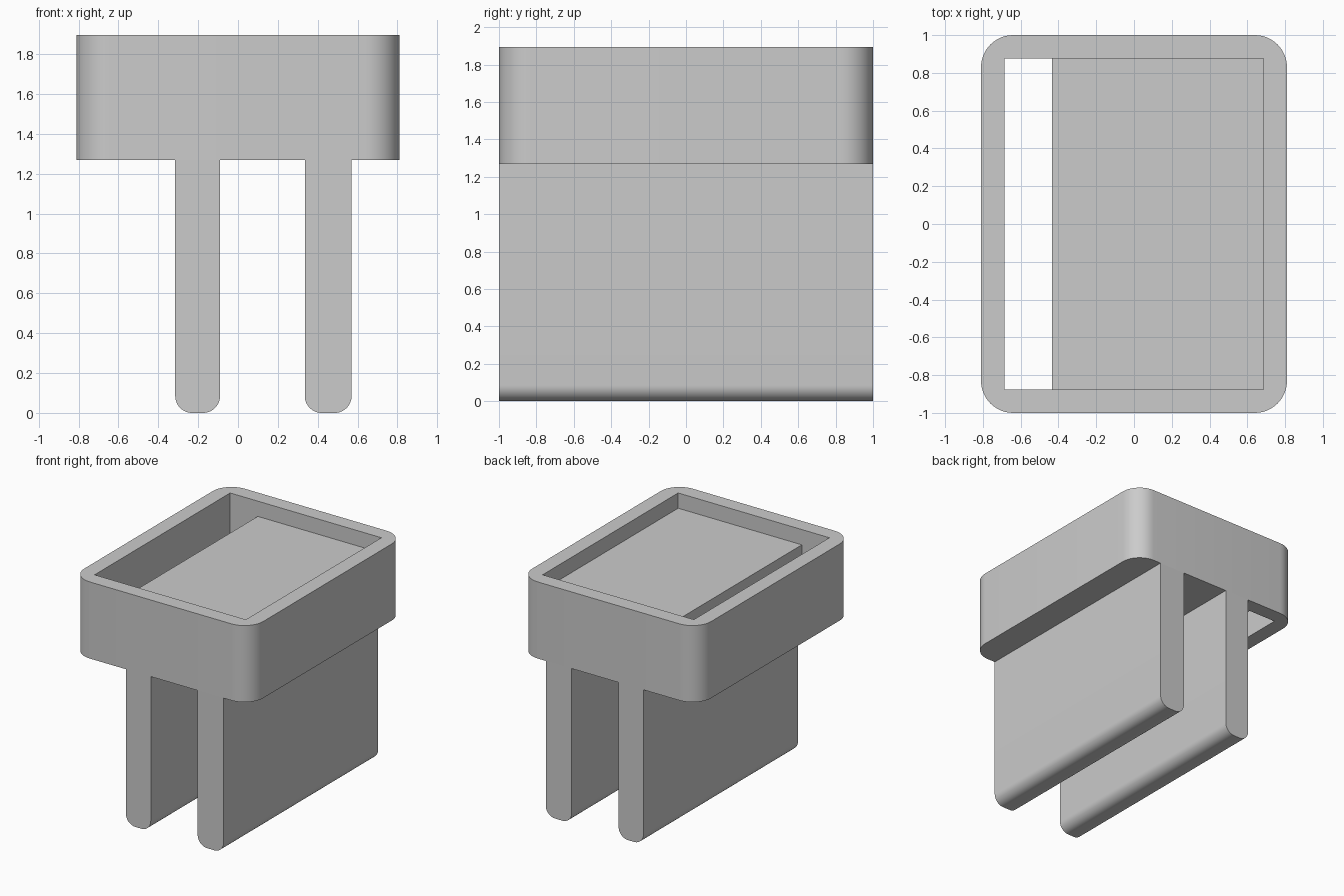
import bpy
import bmesh
from math import cos, sin, pi
from mathutils import Vector

if "Cube" in bpy.data.objects:
    bpy.data.objects.remove(bpy.data.objects["Cube"], do_unlink=True)

# Single plain grey
grey = bpy.data.materials.new("plain_grey")
grey.use_nodes = True
colour = (0.6, 0.6, 0.6, 1)
grey.diffuse_color = colour
grey.node_tree.nodes["Principled BSDF"].inputs["Base Color"].default_value = colour


def arc(cx, cy, r, start, steps=12):
    """Quarter-circle points, counter-clockwise from the start angle."""
    return [(cx + r * cos(start + pi / 2 * i / steps),
             cy + r * sin(start + pi / 2 * i / steps)) for i in range(steps + 1)]


def prism(name, profile, place, sweep):
    """Extrude a closed 2D profile, mapped to 3D by place, along sweep."""
    bm = bmesh.new()
    face = bm.faces.new([bm.verts.new(place(u, v)) for u, v in profile])
    grown = bmesh.ops.extrude_face_region(bm, geom=[face])["geom"]
    verts = [g for g in grown if isinstance(g, bmesh.types.BMVert)]
    bmesh.ops.translate(bm, verts=verts, vec=Vector(sweep))
    bmesh.ops.recalc_face_normals(bm, faces=bm.faces)
    mesh = bpy.data.meshes.new(name)
    bm.to_mesh(mesh)
    bm.free()
    mesh.materials.append(grey)
    obj = bpy.data.objects.new(name, mesh)
    bpy.context.collection.objects.link(obj)
    return obj


def smooth(obj):
    bpy.ops.object.select_all(action="DESELECT")
    obj.select_set(True)
    bpy.context.view_layer.objects.active = obj
    bpy.ops.object.shade_smooth_by_angle(angle=0.6)


BASE, TOP, FLOOR = 1.268, 1.895, 1.77
HALF_X, HALF_Y, CORNER = 0.81, 1.0, 0.17

# Tray block with rounded vertical corners
cx, cy = HALF_X - CORNER, HALF_Y - CORNER
outline = (arc(cx, cy, CORNER, 0) + arc(-cx, cy, CORNER, pi / 2)
           + arc(-cx, -cy, CORNER, pi) + arc(cx, -cy, CORNER, 1.5 * pi))
tray = prism("tray", outline, lambda u, v: (u, v, BASE), (0, 0, TOP - BASE))

# Shallow pocket with a through slot along one side
inner_x, inner_y, slot_x = 0.685, 0.877, -0.435
step = [(-inner_x, BASE - 0.2), (slot_x, BASE - 0.2), (slot_x, FLOOR),
        (inner_x, FLOOR), (inner_x, TOP + 0.2), (-inner_x, TOP + 0.2)]
cutter = prism("pocket_cutter", step, lambda u, v: (u, -inner_y, v),
               (0, 2 * inner_y, 0))
cutter.hide_render = True
cut = tray.modifiers.new("pocket", "BOOLEAN")
cut.operation = "DIFFERENCE"
cut.solver = "EXACT"
cut.object = cutter
bpy.ops.object.select_all(action="DESELECT")
bpy.context.view_layer.objects.active = tray
tray.select_set(True)
bpy.ops.object.modifier_apply(modifier=cut.name)
bpy.data.objects.remove(cutter, do_unlink=True)
smooth(tray)

# Two full-depth plates with rounded lower edges
for name, x0, x1 in (("right_leg", -0.315, -0.09), ("left_leg", 0.335, 0.57)):
    r = 0.085
    profile = ([(x1, BASE), (x0, BASE)] + arc(x0 + r, r, r, pi)
               + arc(x1 - r, r, r, 1.5 * pi))
    smooth(prism(name, profile, lambda u, v: (u, -HALF_Y, v),
                 (0, 2 * HALF_Y, 0)))
